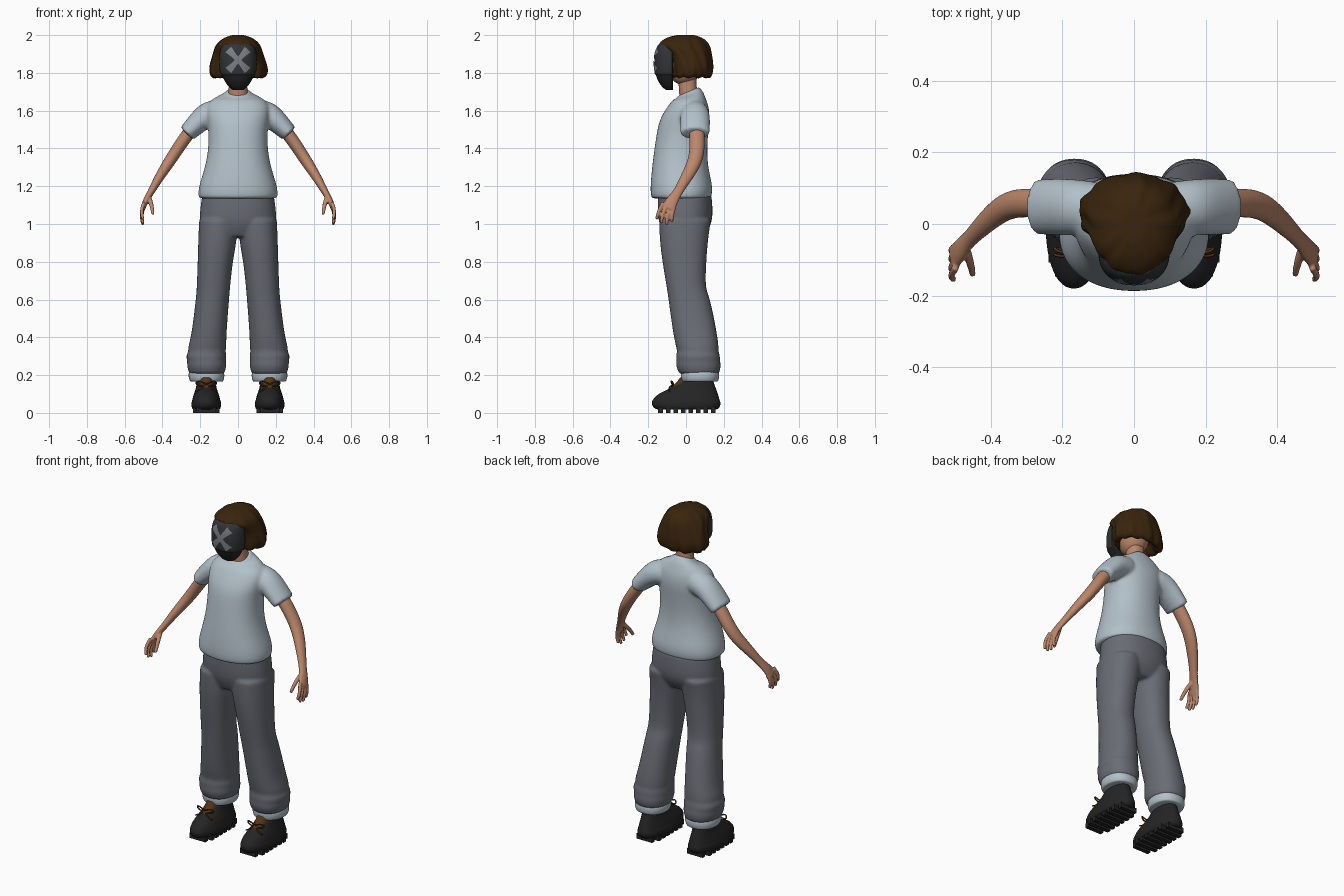
import bpy, bmesh, math
from mathutils import Vector, Matrix

cube = bpy.data.objects.get("Cube")
if cube:
    bpy.data.objects.remove(cube)


def material(name, rgb, rough=0.8):
    m = bpy.data.materials.new(name)
    m.use_nodes = True
    m.diffuse_color = (*rgb, 1)
    node = m.node_tree.nodes["Principled BSDF"]
    node.inputs["Base Color"].default_value = (*rgb, 1)
    node.inputs["Roughness"].default_value = rough
    return m


SHIRT = material("pale blue cloth", (0.45, 0.53, 0.59))
PANTS = material("slate cloth", (0.145, 0.152, 0.178))
SKIN = material("skin", (0.50, 0.24, 0.145))
HAIR = material("dark brown hair", (0.042, 0.018, 0.004))
BLACK = material("black rubber", (0.018, 0.018, 0.019))
VISOR = material("charcoal visor", (0.032, 0.034, 0.038))
GREY = material("grey mark", (0.2, 0.21, 0.23))
BROWN = material("brown leather", (0.09, 0.035, 0.008))


def ring(z, x0, x1, y0, y1, yc=None, e=0.9, tilt=0, n=24, wave=0):
    """Horizontal rounded outline; yc splits a front and a back half."""
    cx = (x0 + x1) / 2
    yc = (y0 + y1) / 2 if yc is None else yc
    pts = []
    for i in range(n):
        a = math.tau * i / n
        c, s = math.cos(a), math.sin(a)
        w = 1 + wave * (math.sin(9 * a + 1) + 0.7 * math.sin(16 * a + z * 25))
        px = math.copysign(abs(c) ** e, c) * (x1 - x0) / 2 * w
        py = math.copysign(abs(s) ** e, s) * (y1 - yc if s > 0 else yc - y0) * w
        pts.append(Vector((cx + px, yc + py, z + tilt * py + wave * 0.12 * math.sin(11 * a))))
    return pts


def loft(bm, rings):
    """Skin closed outlines, with tight end rings that keep the ends crisp."""
    mix = lambda p, q: [a.lerp(b, 0.1) for a, b in zip(p, q)]
    rings = [rings[0], mix(rings[0], rings[1]), *rings[1:-1], mix(rings[-1], rings[-2]), rings[-1]]
    rows = [[bm.verts.new(p) for p in r] for r in rings]
    n = len(rows[0])
    for a, b in zip(rows, rows[1:]):
        for i in range(n):
            j = (i + 1) % n
            bm.faces.new((a[i], a[j], b[j], b[i]))
    bm.faces.new(rows[0])
    bm.faces.new(rows[-1])


def tube(bm, path, n=12, side=1):
    """Oval tube along (x, y, z, thin radius, wide radius) points."""
    pts = [Vector((side * p[0], p[1], p[2])) for p in path]
    rings = []
    for i, p in enumerate(pts):
        t = (pts[min(i + 1, len(pts) - 1)] - pts[max(i - 1, 0)]).normalized()
        b = t.cross(Vector((0, 1, 0))).normalized()
        w = b.cross(t)
        angles = [math.tau * k / n for k in range(n)]
        rings.append([p + b * math.cos(a) * path[i][3] + w * math.sin(a) * path[i][4] for a in angles])
    loft(bm, rings)


def finish(name, bm, mats, mirror=False, sub=1, voxel=0, smooth=3):
    bmesh.ops.recalc_face_normals(bm, faces=bm.faces)
    me = bpy.data.meshes.new(name)
    bm.to_mesh(me)
    bm.free()
    for m in mats:
        me.materials.append(m)
    for p in me.polygons:
        p.use_smooth = True
    ob = bpy.data.objects.new(name, me)
    bpy.context.collection.objects.link(ob)
    if sub:
        ob.modifiers.new("round", "SUBSURF").levels = sub
        ob.modifiers["round"].render_levels = sub
    if voxel:
        r = ob.modifiers.new("blend", "REMESH")
        r.mode, r.voxel_size, r.use_smooth_shade = "VOXEL", voxel, True
        s = ob.modifiers.new("soften", "SMOOTH")
        s.factor, s.iterations = 0.5, smooth
    if mirror:
        ob.modifiers.new("mirror", "MIRROR").use_clip = False
    return ob


# shirt: torso, sleeves and collar blended together
bm = bmesh.new()
torso = [(1.135, .205, -.18, .13), (1.15, .213, -.188, .138), (1.2, .21, -.19, .143),
         (1.3, .175, -.181, .117), (1.4, .157, -.168, .112), (1.5, .157, -.153, .12),
         (1.56, .167, -.138, .127), (1.62, .172, -.1, .122), (1.66, .145, -.07, .107)]
rows = [ring(z, -w, w, f, b) for z, w, f, b in torso]
rows.append(ring(1.685, -.085, .085, -.05, .09, tilt=.3))
rows.append(ring(1.695, -.06, .06, -.042, .072, tilt=.4))
loft(bm, rows)
for s in (1, -1):
    tube(bm, [(.09, .045, 1.59, .07, .07), (.165, .047, 1.582, .071, .08),
              (.22, .048, 1.53, .057, .08), (.272, .048, 1.477, .047, .078)], 20, s)
loft_rows = [ring(1.675, -.07, .07, -.052, .08, tilt=.42), ring(1.703, -.062, .062, -.044, .074, tilt=.42)]
loft(bm, loft_rows)
finish("shirt", bm, [SHIRT], sub=2, voxel=.009)

# trousers: hips and two loose legs
bm = bmesh.new()
hips = [(1.16, .19, -.15, .135), (1.08, .202, -.152, .143), (1.0, .207, -.146, .14), (.93, .17, -.11, .09)]
loft(bm, [ring(z, -w, w, f, b) for z, w, f, b in hips])
leg = [(1.03, .0, .206, -.143, .135), (.92, .004, .211, -.141, .117), (.8, .028, .214, -.126, .108),
       (.66, .042, .219, -.102, .102), (.62, .045, .222, -.096, .124), (.5, .055, .236, -.08, .15),
       (.4, .061, .25, -.065, .168), (.345, .062, .266, -.052, .174), (.325, .066, .262, -.047, .172),
       (.3, .06, .278, -.055, .182), (.275, .064, .268, -.05, .18), (.25, .06, .272, -.056, .187),
       (.205, .072, .258, -.035, .175)]
for s in (1, -1):
    loft(bm, [ring(z, *sorted((s * a, s * b)), f, k) for z, a, b, f, k in leg])
finish("trousers", bm, [PANTS], sub=2, voxel=.009, smooth=2)

# rolled cuffs
bm = bmesh.new()
loft(bm, [ring(.228, .085, .25, -.02, .165), ring(.215, .07, .264, -.03, .177),
          ring(.18, .072, .262, -.028, .176), ring(.165, .08, .252, -.02, .168)])
finish("trouser_cuffs", bm, [SHIRT], mirror=True)

# arms with hands
bm = bmesh.new()
tube(bm, [(.2, .055, 1.555, .036, .045), (.265, .058, 1.478, .036, .042), (.325, .06, 1.39, .034, .042),
          (.37, .045, 1.32, .032, .04), (.425, -.005, 1.235, .025, .032), (.463, -.045, 1.165, .018, .024),
          (.485, -.07, 1.13, .017, .034), (.505, -.098, 1.08, .013, .038)])
for base_y, base_z, tip_y, tip_z in ((-.13, 1.1, -.155, 1.03), (-.109, 1.09, -.132, 1.008),
                                     (-.088, 1.08, -.103, 1.0), (-.069, 1.08, -.074, 1.015)):
    mid_y, mid_z = (base_y + tip_y) / 2 - .004, (base_z + tip_z) / 2
    tube(bm, [(.497, base_y + .01, base_z + .015, .011, .011), (.514, mid_y, mid_z, .011, .011),
              (.503, tip_y, tip_z - .005, .009, .009)], 8)
tube(bm, [(.473, -.06, 1.145, .014, .015), (.458, -.105, 1.105, .013, .014), (.45, -.143, 1.05, .009, .01)], 8)
finish("arms", bm, [SKIN], mirror=True, sub=2, voxel=.005, smooth=2)

# neck and head
bm = bmesh.new()
loft(bm, [ring(1.64, -.062, .062, -.03, .075), ring(1.7, -.05, .05, -.038, .058),
          ring(1.76, -.047, .047, -.04, .055), ring(1.8, -.05, .05, -.04, .06)])
bmesh.ops.create_uvsphere(bm, u_segments=24, v_segments=16, radius=1, matrix=Matrix.Translation(
    (0, -.01, 1.845)) @ Matrix.Diagonal((.088, .095, .11, 1)))
finish("head", bm, [SKIN])

# bobbed hair, hollow underneath, with a fringe over the mask
bm = bmesh.new()
bob = [(2.0, .03, -.05, .045, 0), (1.988, .07, -.1, .085, .01), (1.965, .104, -.138, .115, .016),
       (1.938, .121, -.15, .127, .02), (1.918, .128, -.115, .132, .02), (1.87, .142, -.082, .14, .02),
       (1.825, .156, -.08, .144, .024), (1.79, .152, -.075, .137, .03), (1.768, .134, -.068, .122, .035),
       (1.785, .1, -.055, .095, .02), (1.83, .085, -.05, .085, 0)]
loft(bm, [ring(z, -w, w, f, b, e=1, n=72, wave=k) for z, w, f, b, k in bob])
finish("hair", bm, [HAIR])

# face mask: visor above, chin guard below
bm = bmesh.new()
shell = [(1.955, .07, -.14), (1.935, .094, -.16), (1.87, .102, -.17), (1.81, .098, -.168),
         (1.793, .092, -.166), (1.788, .086, -.158), (1.765, .076, -.153), (1.73, .054, -.132), (1.71, .03, -.108)]
loft(bm, [ring(z, -w, w, f, -.068, yc=-.076, e=.85, n=32) for z, w, f in shell])
mask = finish("mask", bm, [VISOR, BLACK], sub=2)
for p in mask.data.polygons:
    p.material_index = int(p.center.z < 1.793)

# crossed mark, thin plates wrapped on the visor
for label, s in (("mark_rising", 1), ("mark_falling", -1)):
    bm = bmesh.new()
    rows = []
    for i in range(17):
        t = i / 8 - 1
        half = .012 + .009 * t * t
        rows.append([bm.verts.new((s * (t * .05 + k * half * .75), -.3, 1.868 + t * .055 - k * half * .68))
                     for k in (-1, -.5, 0, .5, 1)])
    for a, b in zip(rows, rows[1:]):
        for k in range(4):
            bm.faces.new((a[k], a[k + 1], b[k + 1], b[k]))
    ob = finish(label, bm, [GREY], sub=0)
    wrap = ob.modifiers.new("wrap", "SHRINKWRAP")
    wrap.target, wrap.wrap_method, wrap.wrap_mode = mask, "PROJECT", "ABOVE_SURFACE"
    wrap.use_project_y, wrap.offset = True, .003

# shoes with treaded soles
bm = bmesh.new()
shoe = [(.018, .07, -.155, .165), (.03, .08, -.178, .182), (.055, .08, -.184, .186), (.065, .075, -.18, .18),
        (.09, .07, -.165, .174), (.115, .06, -.12, .165), (.14, .053, -.065, .155), (.17, .05, -.03, .145)]
loft(bm, [ring(z, .168 - w, .168 + w, f, b) for z, w, f, b in shoe])
finish("shoes", bm, [BLACK], mirror=True)
bm = bmesh.new()
for i in range(8):
    y = -.135 + i * .04
    half = .064 if 0 < i < 7 else .048
    bmesh.ops.create_cube(bm, size=1, matrix=Matrix.Translation((.168, y, .015))
                          @ Matrix.Diagonal((half * 2.2, .024, .03, 1)))
treads = finish("shoe_treads", bm, [BLACK], mirror=True, sub=0)
for p in treads.data.polygons:
    p.use_smooth = False

# shoe tongues and tied laces
bm = bmesh.new()
loft(bm, [ring(.11, .135, .2, -.1, .05), ring(.14, .13, .205, -.078, .08),
          ring(.165, .125, .21, -.046, .12), ring(.19, .125, .21, -.03, .13)])
finish("shoe_tongues", bm, [BROWN], mirror=True)
for side in ("left", "right"):
    s = 1 if side == "left" else -1
    cu = bpy.data.curves.new(side + "_laces", "CURVE")
    cu.dimensions, cu.bevel_depth, cu.bevel_resolution = "3D", .004, 1
    cu.materials.append(BROWN)
    for d in (-1, 1):
        sp = cu.splines.new("NURBS")
        knot = [(0, -.072, .15), (.03, -.085, .172), (.062, -.065, .165), (.045, -.07, .14), (0, -.078, .148),
                (.03, -.095, .125), (.055, -.085, .112)]
        sp.points.add(len(knot) - 1)
        sp.use_endpoint_u = True
        for q, (x, y, z) in zip(sp.points, knot):
            q.co = (s * .168 + d * x, y, z, 1)
    bpy.context.collection.objects.link(bpy.data.objects.new(side + "_laces", cu))
